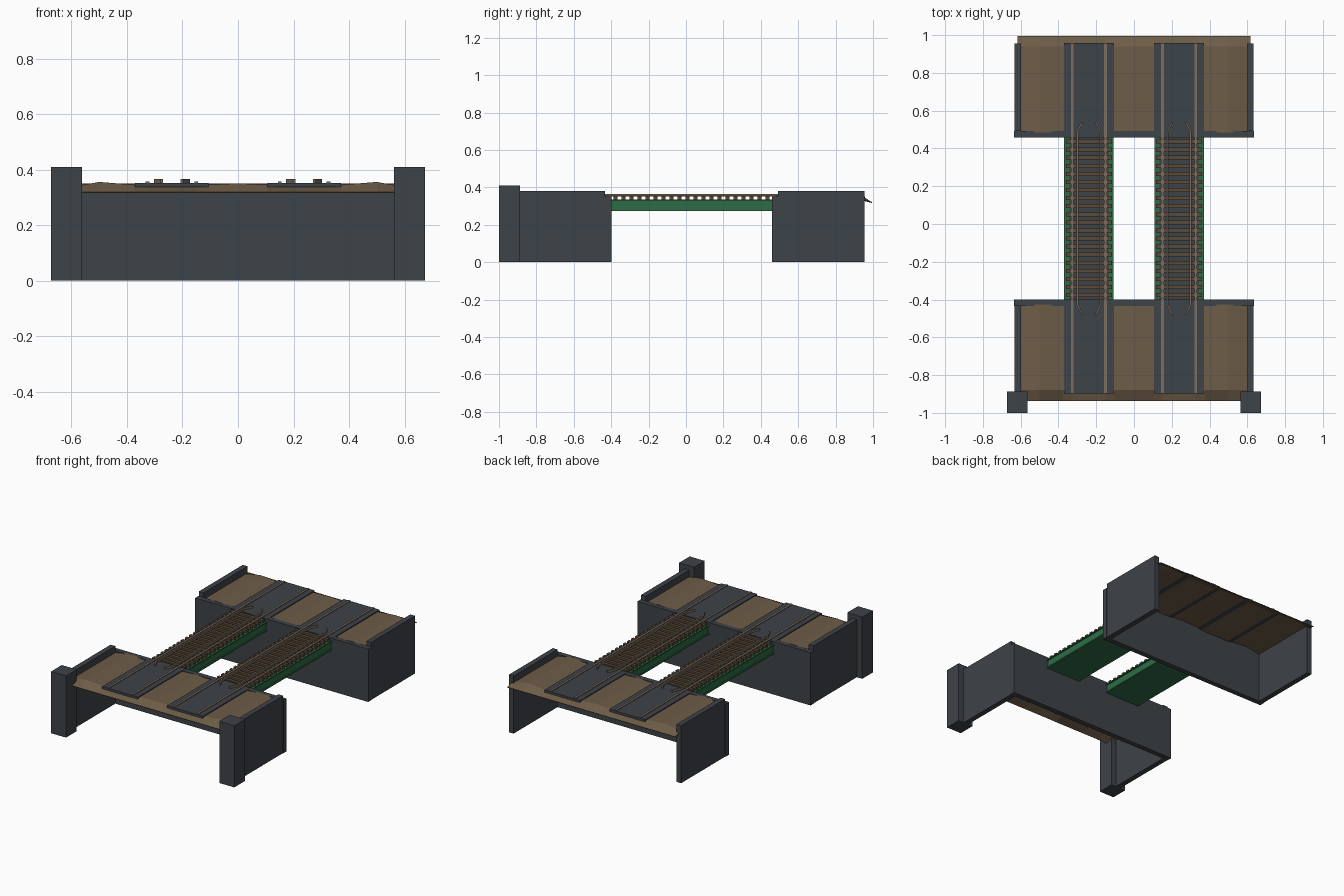
import bpy, bmesh
from mathutils import Vector

if "Cube" in bpy.data.objects:
    bpy.data.objects.remove(bpy.data.objects["Cube"])

MID = 0.03           # y of the bridge centre
TRACK = 0.2385       # x of each track centre


def mat(name, rgb):
    m = bpy.data.materials.new(name)
    m.diffuse_color = (*rgb, 1)
    m.use_nodes = True
    m.node_tree.nodes["Principled BSDF"].inputs["Base Color"].default_value = m.diffuse_color
    return m


STONE = mat("dark slate", (0.048, 0.056, 0.066))
EARTH = mat("earth brown", (0.155, 0.108, 0.064))
GREEN = mat("girder green", (0.027, 0.15, 0.062))
WOOD = mat("sleeper brown", (0.105, 0.068, 0.04))
STEEL = mat("rail steel", (0.20, 0.155, 0.12))


def finish(name, bm, material):
    bmesh.ops.recalc_face_normals(bm, faces=bm.faces[:])
    me = bpy.data.meshes.new(name)
    bm.to_mesh(me)
    bm.free()
    me.materials.append(material)
    ob = bpy.data.objects.new(name, me)
    bpy.context.collection.objects.link(ob)
    return ob


def add_box(bm, x0, x1, y0, y1, z0, z1):
    vs = bmesh.ops.create_cube(bm, size=1)["verts"]
    for v in vs:
        v.co = Vector((x0 + (v.co.x + .5) * (x1 - x0),
                       y0 + (v.co.y + .5) * (y1 - y0),
                       z0 + (v.co.z + .5) * (z1 - z0)))


def boxes(name, material, dims):
    bm = bmesh.new()
    for d in dims:
        add_box(bm, *d)
    return finish(name, bm, material)


def rail(name, path, width, z0, z1):
    """Sweep a rectangular rail section along points (x, y)."""
    bm = bmesh.new()
    rings = [[bm.verts.new((x + dx, y, z)) for dx, z in
              ((-width / 2, z0), (width / 2, z0), (width / 2, z1), (-width / 2, z1))]
             for x, y in path]
    for a, b in zip(rings, rings[1:]):
        for i in range(4):
            j = (i + 1) % 4
            bm.faces.new((a[i], a[j], b[j], b[i]))
    bm.faces.new(rings[0])
    bm.faces.new(rings[-1])
    return finish(name, bm, STEEL)


# Abutments at both ends: face wall, wing walls, parapets, earth fill
for end, s in (("front", -1), ("back", 1)):
    def yy(a, b):        # distances from the bridge centre to sorted y values
        return sorted((MID + s * a, MID + s * b))

    boxes(end + "_abutment_wall", STONE, [(-.636, .636, *yy(.429, .463), 0, .351)])
    for side, m in (("left", -1), ("right", 1)):
        x0, x1 = sorted((m * .598, m * .633))
        boxes(f"{end}_{side}_wing_wall", STONE,
              [(x0, x1, *yy(.4625, .925), 0, .382)])

    # gently ridged earth surface that drops at its outer edge
    half = [(0, .351), (.105, .346), (.15, .338), (.325, .338),
            (.375, .346), (.5, .356), (.617, .335)]
    prof = [(-x, z) for x, z in half[:0:-1]] + half
    bm = bmesh.new()
    rows = []
    for d, drop in ((.455, 0), (.91, 0), (.966, 1)):
        rows.append([bm.verts.new((x, MID + s * d, .32 if drop else z)) for x, z in prof])
    for a, b in zip(rows, rows[1:]):
        for i in range(len(prof) - 1):
            bm.faces.new((a[i], a[i + 1], b[i + 1], b[i]))
    ob = finish(end + "_earth_fill", bm, EARTH)
    ob.modifiers.new("thickness", "SOLIDIFY").thickness = .004

    # track slabs set in the earth
    boxes(end + "_track_slabs", STONE,
          [(t * TRACK - .132, t * TRACK + .132, *yy(.43, .927), .337, .352)
           for t in (-1, 1)])

# Square end pillars, at the front only
for side, m in (("left", -1), ("right", 1)):
    x0, x1 = sorted((m * .563, m * .673))
    boxes(side + "_pillar", STONE, [(x0, x1, -1, -.888, 0, .41)])

# Two railway spans
for side, t in (("left", -1), ("right", 1)):
    c = t * TRACK
    y0, y1 = MID - .43, MID + .43
    # green girder: bottom plate, webs and top flanges
    parts = [(c - .13, c + .13, y0, y1, .273, .281)]
    for m in (-1, 1):
        for a, b, z0, z1 in ((.112, .122, .281, .328), (.104, .131, .328, .335)):
            xa, xb = sorted((c + m * a, c + m * b))
            parts.append((xa, xb, y0, y1, z0, z1))
    boxes(side + "_girder", GREEN, parts)
    boxes(side + "_trough_floor", STONE, [(c - .112, c + .112, y0, y1, .3, .331)])

    # sleepers
    n, pitch = 20, .0428
    boxes(side + "_sleepers", WOOD,
          [(c - .121, c + .121, y - .0105, y + .0105, .331, .353)
           for y in (MID + (i - (n - 1) / 2) * pitch for i in range(n))])

    # running rails and flared inner guard rails
    for k, m in (("outer", t), ("inner", -t)):
        x = c + m * .088
        rail(f"{side}_{k}_running_rail", [(x, MID - .925), (x, MID + .925)],
             .014, .351, .357)
        xa, xb = c + m * .06, c + m * .036
        rail(f"{side}_{k}_guard_rail",
             [(xb, MID - .51), (xa, MID - .46), (xa, MID + .46), (xb, MID + .51)],
             .01, .351, .366)
